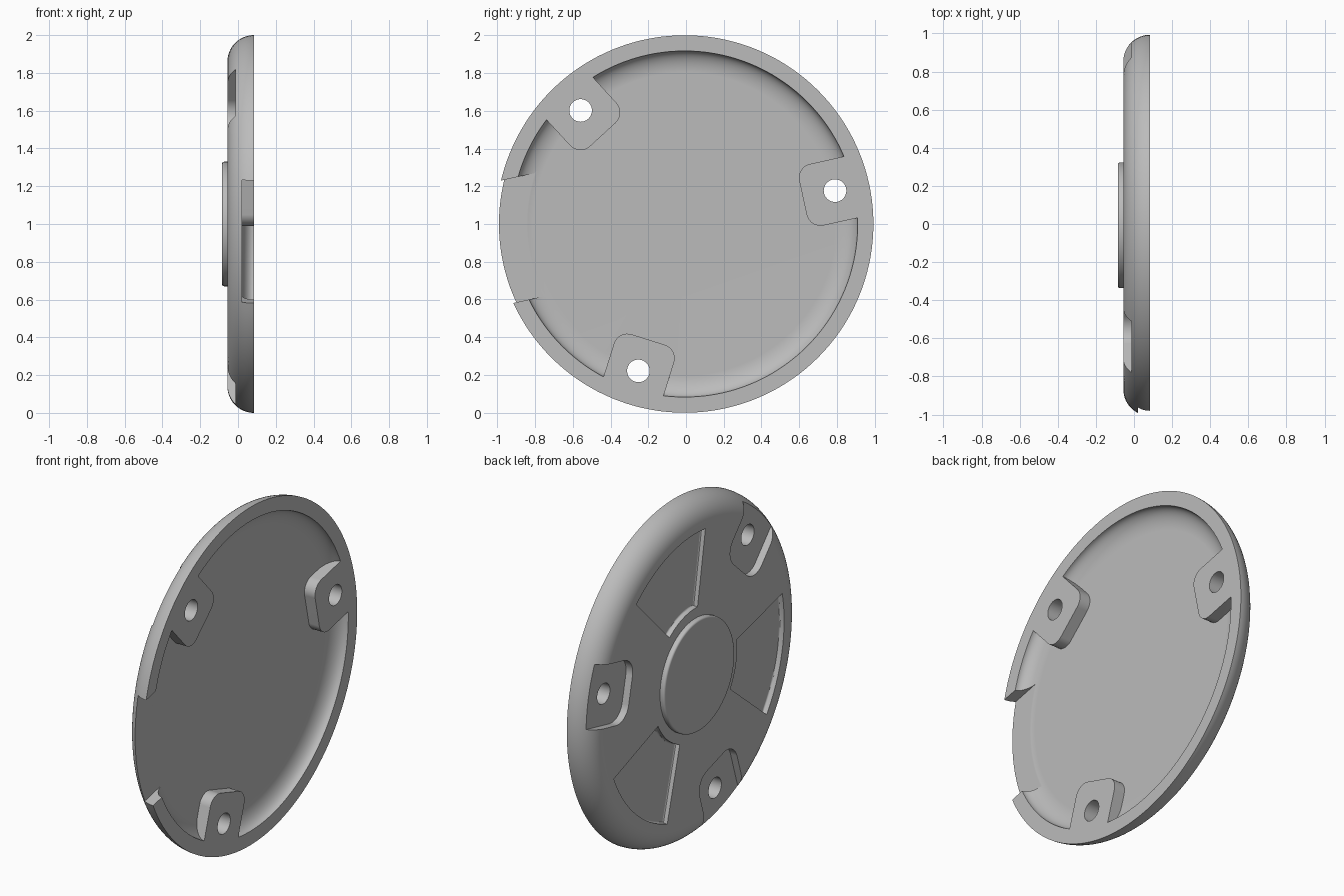
import bpy, bmesh
from math import sin, cos, asin, pi, radians
from mathutils import Matrix

if "Cube" in bpy.data.objects:
    bpy.data.objects.remove(bpy.data.objects["Cube"])

RIM, FACE, HUB, FLOOR = 0.085, -0.056, -0.085, 0.016   # x levels
CENTRE = Matrix.Translation((0, -0.007, 1))
BOLTS = [12.5, 132.5, 252.5]

grey = bpy.data.materials.new("plain_grey")
grey.use_nodes = True
grey.diffuse_color = (0.5, 0.5, 0.5, 1)
grey.node_tree.nodes["Principled BSDF"].inputs["Base Color"].default_value = grey.diffuse_color


def finish(bm, name):
    bmesh.ops.recalc_face_normals(bm, faces=bm.faces)
    me = bpy.data.meshes.new(name)
    bm.to_mesh(me)
    bm.free()
    me.materials.append(grey)
    ob = bpy.data.objects.new(name, me)
    bpy.context.collection.objects.link(ob)
    ob.matrix_world = CENTRE
    return ob


def arc(cu, cv, ru, rv, a0, a1, n):
    """Points of an elliptical arc, angles in degrees."""
    angles = [radians(a0 + (a1 - a0) * i / n) for i in range(n + 1)]
    return [(cu + ru * cos(a), cv + rv * sin(a)) for a in angles]


def prism(name, outline, x0, x1, turn, round_floor=0):
    """Extrude a (radial, tangential) outline along x, turned about the disc axis."""
    bm = bmesh.new()
    face = bm.faces.new([bm.verts.new((x1, u, v)) for u, v in outline])
    floor_edges = list(face.edges)
    ext = bmesh.ops.extrude_face_region(bm, geom=[face], use_keep_orig=True)
    for v in ext["geom"]:
        if isinstance(v, bmesh.types.BMVert):
            v.co.x = x0
    if round_floor:
        bmesh.ops.bevel(bm, geom=floor_edges, offset=round_floor, segments=3,
                        profile=0.5, affect='EDGES')
    bmesh.ops.rotate(bm, verts=bm.verts, matrix=Matrix.Rotation(radians(turn), 3, 'X'))
    return finish(bm, name)


def tab(inner, outer, half, corner):
    """Rectangle with its two inner corners rounded."""
    return ([(outer, half)]
            + arc(inner + corner, half - corner, corner, corner, 90, 180, 8)
            + arc(inner + corner, corner - half, corner, corner, 180, 270, 8)
            + [(outer, -half)])


# Dished cover with raised hub, turned from one closed profile (x, radius)
profile = [(HUB, 0)]
profile += arc(HUB + 0.012, 0.318, 0.012, 0.012, 180, 90, 4)
profile += [(FACE, 0.33)]
profile += arc(RIM, 0.86, RIM - FACE, 0.14, 180, 90, 14)
profile += arc(RIM, 0.80, RIM - FLOOR, 0.117, 90, 180, 12)
profile += [(FLOOR, 0)]
bm = bmesh.new()
vs = [bm.verts.new((x, r, 0)) for x, r in profile]
es = [bm.edges.new(pair) for pair in zip(vs, vs[1:])]
bmesh.ops.spin(bm, geom=vs + es, cent=(0, 0, 0), axis=(1, 0, 0),
               angle=2 * pi, steps=144, use_merge=True)
bmesh.ops.remove_doubles(bm, verts=bm.verts, dist=1e-5)
cover = finish(bm, "round_cover")

# Helper solids: bolt pads are added, everything else is cut
tools = []
for a in BOLTS:
    tools.append(('UNION', prism("bolt_pad", tab(0.642, 0.935, 0.167, 0.075), -0.008, RIM, a)))
for a in BOLTS:
    tools.append(('DIFFERENCE', prism("bolt_pocket", tab(0.62, 1.1, 0.182, 0.1), -0.2, -0.013, a)))
    hole = arc(0.816, 0, 0.06, 0.06, 0, 360, 32)[:-1]
    tools.append(('DIFFERENCE', prism("bolt_hole", hole, -0.3, 0.3, a)))
    # Fan-shaped recess between bolts, with parallel spokes beside it
    inner, outer = 0.39, 0.83
    hi, ho = (27.1 - asin(0.044 / r) * 180 / pi for r in (inner, outer))
    fan = arc(0, 0, inner, inner, -hi, hi, 12) + arc(0, 0, outer, outer, ho, -ho, 20)
    tools.append(('DIFFERENCE', prism("fan_recess", fan, -0.2, -0.027, a + 60, 0.01)))
notch = [(0.7, -0.212), (1.2, -0.212), (1.2, 0.435), (0.7, 0.435)]
notch = [(u, -v) for u, v in notch]
tools.append(('DIFFERENCE', prism("rim_notch", notch, 0.02, 0.2, 192.5)))

for op, tool in tools:
    mod = cover.modifiers.new(tool.name, 'BOOLEAN')
    mod.operation, mod.object, mod.solver = op, tool, 'EXACT'
    tool.hide_render = True

# Bake the cuts and drop the helpers
bpy.context.view_layer.update()
result = cover.evaluated_get(bpy.context.evaluated_depsgraph_get())
baked = bpy.data.meshes.new_from_object(result)
cover.modifiers.clear()
cover.data = baked
for op, tool in tools:
    bpy.data.objects.remove(tool)

# Smooth curves, crisp edges
bpy.ops.object.select_all(action='DESELECT')
cover.select_set(True)
bpy.context.view_layer.objects.active = cover
bpy.ops.object.shade_smooth_by_angle(angle=radians(30))
weighted = cover.modifiers.new("even_normals", 'WEIGHTED_NORMAL')
weighted.keep_sharp = True
